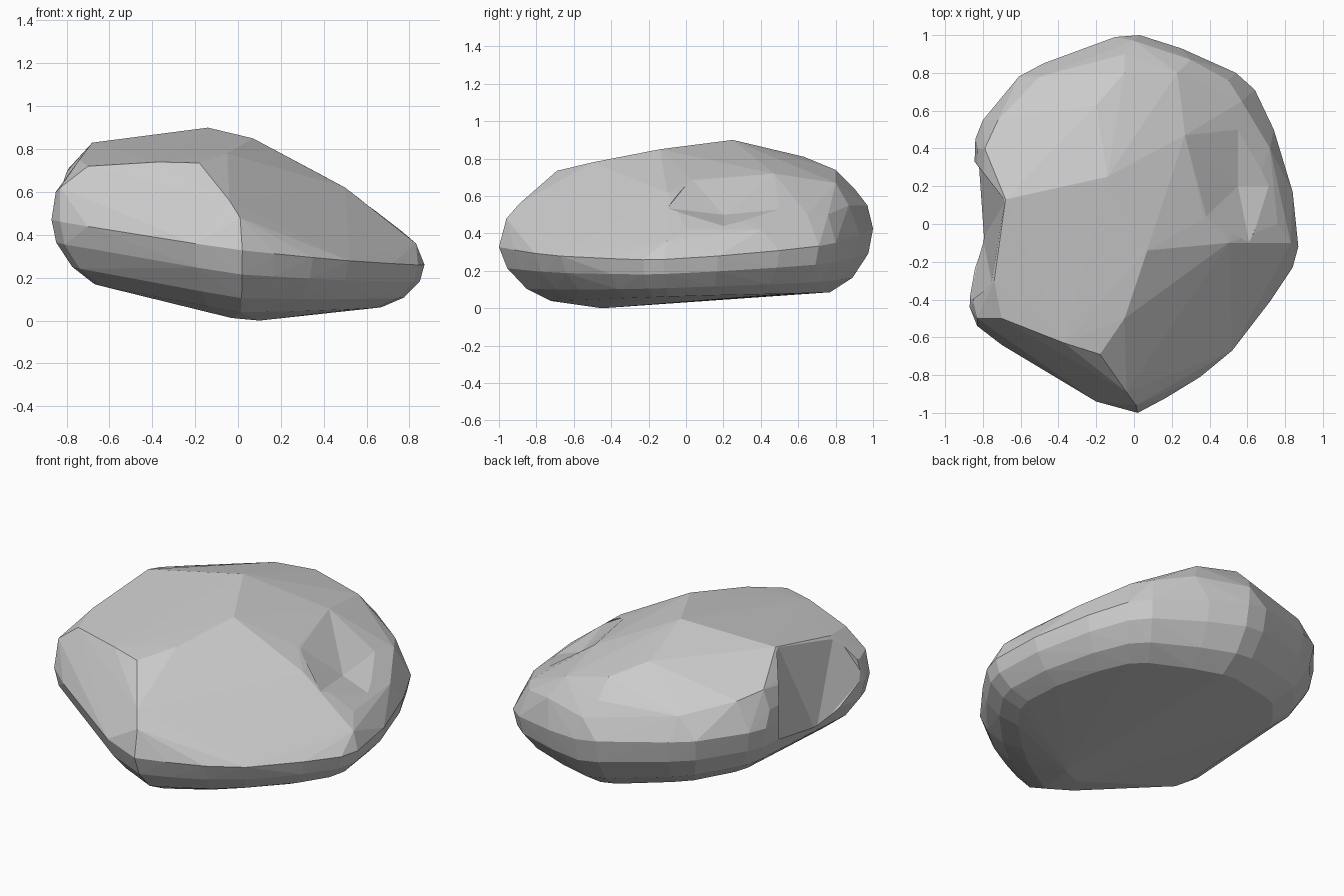
import bpy, bmesh

if "Cube" in bpy.data.objects:
    bpy.data.objects.remove(bpy.data.objects["Cube"])

def hull_object(name, points):
    """Flat-faced convex stone chunk around the given points."""
    bm = bmesh.new()
    for p in points:
        bm.verts.new(p)
    res = bmesh.ops.convex_hull(bm, input=bm.verts)
    junk = {g for g in res["geom_interior"] + res["geom_unused"]
            if isinstance(g, bmesh.types.BMVert)}
    bmesh.ops.delete(bm, geom=list(junk), context='VERTS')
    bmesh.ops.recalc_face_normals(bm, faces=bm.faces)
    me = bpy.data.meshes.new(name)
    bm.to_mesh(me)
    bm.free()
    ob = bpy.data.objects.new(name, me)
    bpy.context.collection.objects.link(ob)
    return ob

def chip(body, name, points):
    """Break a chip out of the body, then remove the cutter."""
    cutter = hull_object(name, points)
    cutter.hide_render = True
    mod = body.modifiers.new(name, 'BOOLEAN')
    mod.operation, mod.solver, mod.object = 'DIFFERENCE', 'EXACT', cutter
    bpy.context.view_layer.objects.active = body
    bpy.ops.object.modifier_apply(modifier=mod.name)
    bpy.data.objects.remove(cutter)

# widest outline seen from above
outline = [(.03, 1), (-.1, .99), (-.48, .85), (-.61, .78), (-.8, .55), (-.84, .45),
           (-.84, .33), (-.87, -.44), (-.83, -.54), (-.7, -.64), (-.2, -.94),
           (.02, -1), (.17, -.92), (.35, -.81), (.52, -.67), (.72, -.41),
           (.84, -.23), (.87, -.12), (.84, .17), (.74, .5), (.64, .71), (.54, .8), (.25, .93)]

# tilted rim, shrinking in steps into the rounded underside
points = [(.1, -.45, 0), (-.03, -.52, .012)]
for scale, t in ((1, 0), (.975, .38), (.89, .75), (.77, .97)):
    for x, y in outline:
        rim = .38 - .13 * x + .05 * y
        s = scale - (.05 * t if y < -.6 else 0)
        base = .06 + (.03 if y < 0 else .015) * y - .17 * min(x * scale, 0)
        points.append((x * s, y * s, rim + (base - rim) * t))

# upper ridges and shoulders
points += [(0, .97, .55), (-.05, .9, .64), (-.05, .8, .74), (-.2, .63, .81), (-.14, .25, .9),
           (.07, -.14, .85), (-.5, .78, .62), (-.72, .55, .68), (-.79, .4, .71), (-.83, .4, .6),
           (-.68, .13, .83), (-.74, -.3, .75), (-.85, -.42, .6), (-.83, -.5, .62),
           (-.7, -.5, .72), (-.37, -.63, .74), (-.18, -.69, .735), (-.05, -.5, .78),
           (-.04, -.89, .56), (.01, -.96, .48), (.25, -.83, .37), (.37, .03, .69),
           (.27, .47, .72), (.5, -.1, .62), (.76, 0, .42), (.83, -.1, .36), (.72, .4, .42),
           (.57, .65, .5), (.23, .8, .67), (.3, .87, .55), (.5, .76, .5)]
rock = hull_object("rock", points)

# broken notch in the left side
chip(rock, "left_notch", [(-.68, .12, .85), (-.8, -.08, .28), (-.85, .34, .75), (-.845, .33, .3),
                          (-.875, -.42, .5), (-.75, -.32, .77), (-.86, -.4, .62),
                          (-1.2, .35, .9), (-1.2, .3, .2), (-1.2, -.42, .9), (-1.2, -.42, .2)])

# shallow hollow on the right slope
chip(rock, "right_hollow", [(.37, .03, .695), (.27, .47, .72), (.55, .52, .53), (.55, .2, .5),
                            (.61, -.1, .535), (.74, .2, .43),
                            (1, .5, .9), (1, -.1, .9), (.5, .2, 1.1)])
for p in rock.data.polygons:
    p.use_smooth = False
